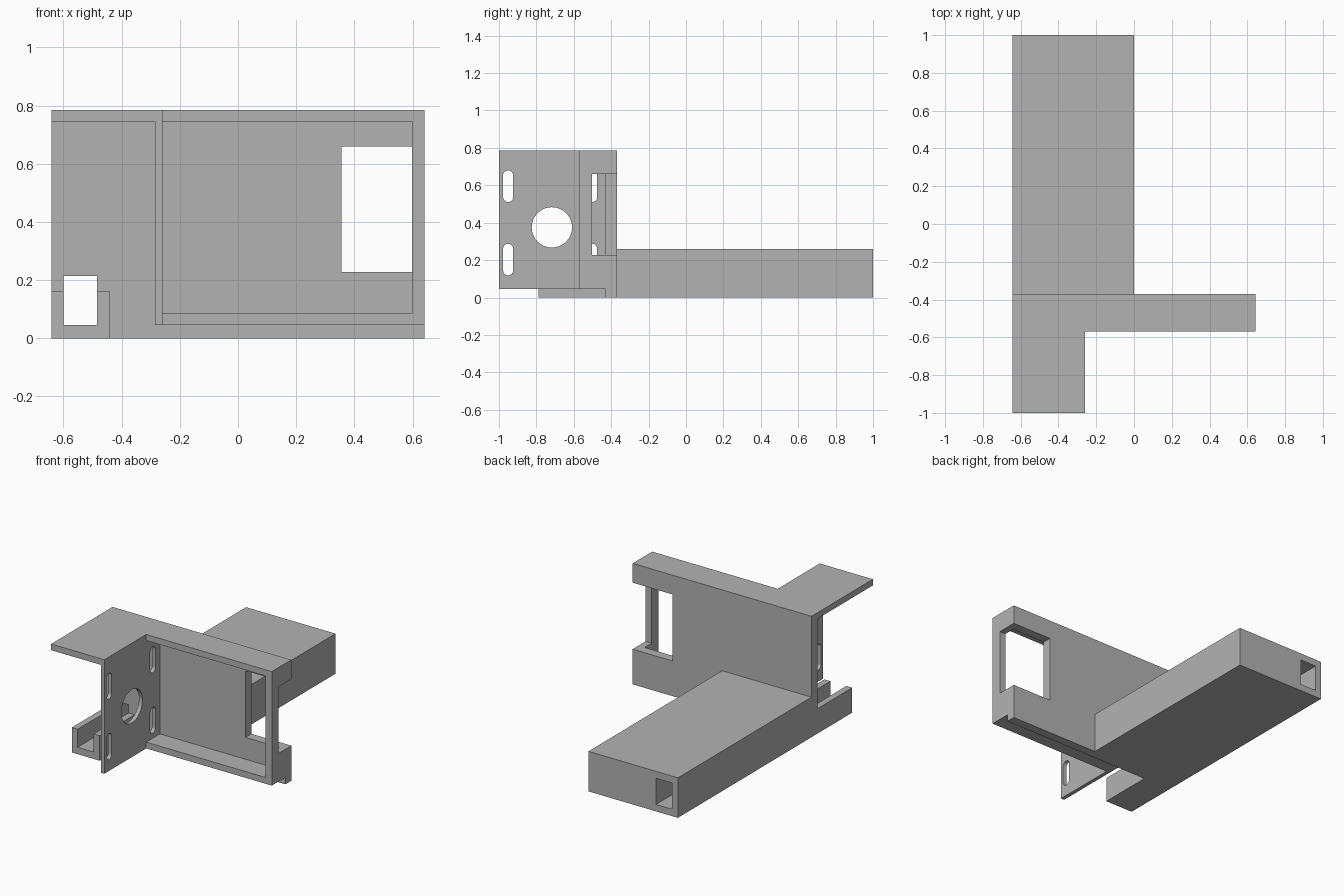
import bpy
import bmesh
import math
from mathutils import Matrix, Vector

cube = bpy.data.objects.get("Cube")
if cube:
    bpy.data.objects.remove(cube, do_unlink=True)

# One plain grey for the whole bracket
GREY = (0.45, 0.45, 0.45, 1.0)
grey = bpy.data.materials.new("plain_grey")
grey.use_nodes = True
grey.diffuse_color = GREY
grey.node_tree.nodes["Principled BSDF"].inputs["Base Color"].default_value = GREY


def finish(name, bm):
    mesh = bpy.data.meshes.new(name)
    bmesh.ops.recalc_face_normals(bm, faces=bm.faces)
    bm.to_mesh(mesh)
    bm.free()
    mesh.materials.append(grey)
    obj = bpy.data.objects.new(name, mesh)
    bpy.context.collection.objects.link(obj)
    return obj


def box(name, x, y, z):
    """Box from (low, high) pairs along each axis."""
    bm = bmesh.new()
    spans = (x, y, z)
    centre = Vector([(a + b) / 2 for a, b in spans])
    size = Matrix.Diagonal([b - a for a, b in spans] + [1])
    bmesh.ops.create_cube(bm, size=1, matrix=Matrix.Translation(centre) @ size)
    return finish(name, bm)


def slot(name, x, y, z, radius, straight=0.0, steps=16):
    """Round-ended prism along x; a cylinder when straight is zero."""
    bm = bmesh.new()
    verts = []
    for end in (1, -1):
        for i in range(steps + 1):
            if not straight and i == steps:
                continue
            a = math.pi * i / steps
            verts.append(bm.verts.new((x[0], y + end * radius * math.cos(a),
                                       z + end * (straight / 2 + radius * math.sin(a)))))
    face = bm.faces.new(verts)
    moved = bmesh.ops.extrude_face_region(bm, geom=[face])["geom"]
    bmesh.ops.translate(bm, vec=(x[1] - x[0], 0, 0),
                        verts=[v for v in moved if isinstance(v, bmesh.types.BMVert)])
    return finish(name, bm)


def cut(obj, cutters):
    """Subtract the cutters, keep the result and drop the cutters."""
    for cutter in cutters:
        cutter.hide_render = True
        mod = obj.modifiers.new("cut", 'BOOLEAN')
        mod.operation = 'DIFFERENCE'
        mod.solver = 'EXACT'
        mod.object = cutter
    graph = bpy.context.evaluated_depsgraph_get()
    result = bpy.data.meshes.new_from_object(obj.evaluated_get(graph))
    obj.modifiers.clear()
    obj.data = result
    for cutter in cutters:
        bpy.data.objects.remove(cutter, do_unlink=True)


LEFT, RIGHT = 0.642, -0.642
WALL_BACK, WALL_FRONT = -0.37, -0.43
FRAME_FRONT = -0.57
TOP, SHELF_UNDER, BASE = 0.785, 0.745, 0.045
UPRIGHT = (-0.285, -0.26)
DUCT_X = (-0.60, -0.485)


def duct():
    return box("duct_cutter", DUCT_X, (-0.6, 1.2), (BASE, 0.215))


def window():
    return box("window_cutter", (0.355, 0.8), (-0.502, -0.2), (0.228, 0.66))


# Back wall with the side window and the duct opening
back_wall = box("back_wall", (RIGHT, LEFT), (WALL_FRONT, WALL_BACK), (0, TOP))
cut(back_wall, [duct(), window()])

# Long rear arm with a duct running through it
arm = box("rear_arm", (RIGHT, 0), (WALL_BACK, 1), (0, 0.26))
cut(arm, [duct()])

# Open channel continuing the duct to the front
CHANNEL_Y = (-0.788, WALL_FRONT)
box("channel_floor", (RIGHT, -0.442), CHANNEL_Y, (0, BASE))
box("channel_outer_wall", (RIGHT, DUCT_X[0]), CHANNEL_Y, (BASE, 0.162))
box("channel_inner_wall", (DUCT_X[1], -0.442), CHANNEL_Y, (BASE, 0.162))

# Top shelf and the drilled upright under it
box("top_shelf", (RIGHT, UPRIGHT[1]), (-1, WALL_FRONT), (SHELF_UNDER, TOP))
upright = box("upright_plate", UPRIGHT, (-1, WALL_FRONT), (BASE, SHELF_UNDER))
DRILL = (-0.35, -0.2)
holes = [slot("shaft_cutter", DRILL, -0.717, 0.375, 0.108)]
for y in (-0.951, -0.502):
    for z in (0.203, 0.595):
        holes.append(slot("slot_cutter", DRILL, y, z, 0.027, 0.115))
cut(upright, holes)

# Shallow frame around the front of the back wall
FRAME_Y = (FRAME_FRONT, WALL_FRONT)
box("frame_top", (UPRIGHT[1], LEFT), FRAME_Y, (SHELF_UNDER, TOP))
box("frame_bottom", (UPRIGHT[1], LEFT), FRAME_Y, (BASE, 0.086))
frame_side = box("frame_side", (0.598, LEFT), FRAME_Y, (0.086, SHELF_UNDER))
cut(frame_side, [window()])
